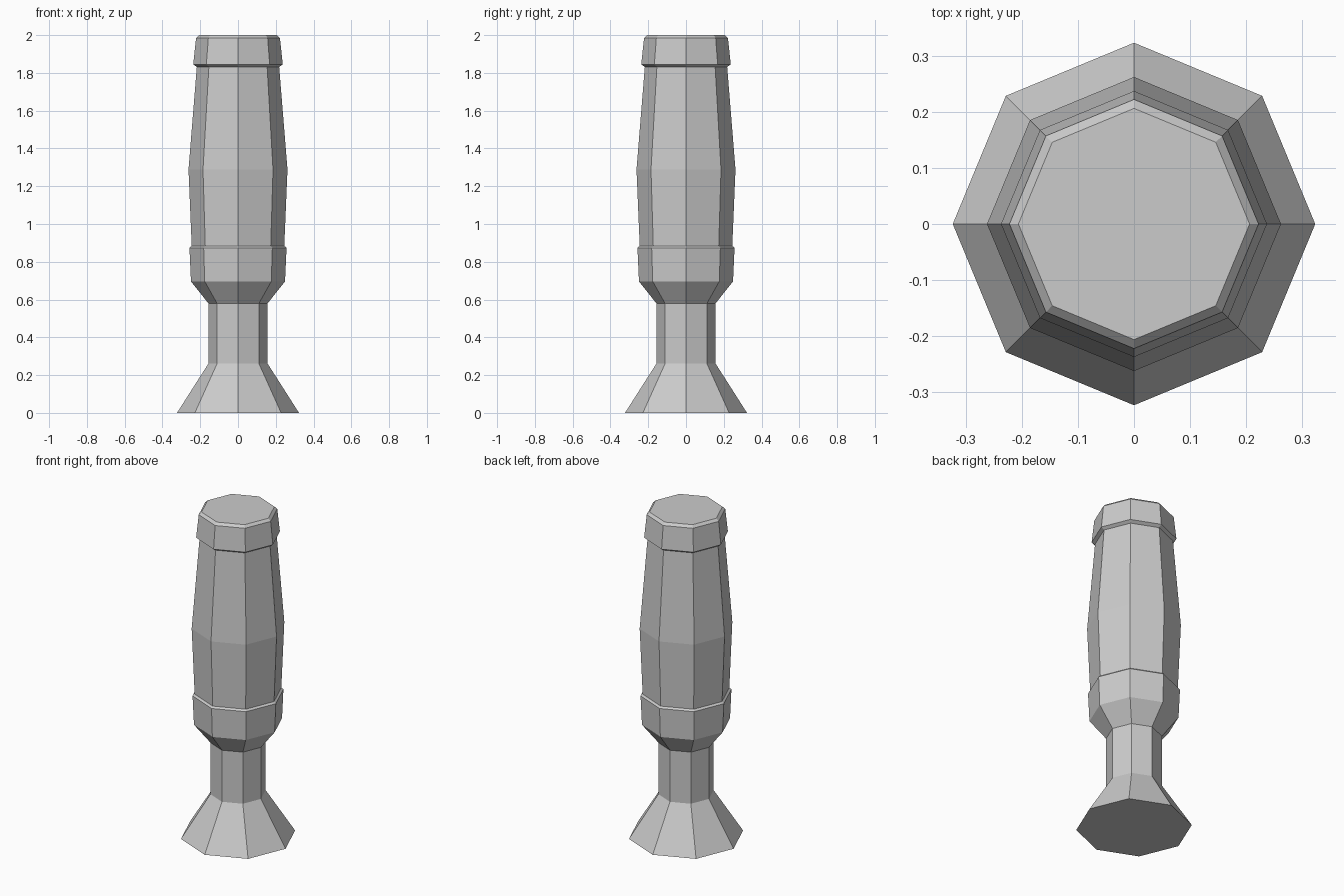
import bpy, bmesh
from math import cos, sin, tau

if "Cube" in bpy.data.objects:
    bpy.data.objects.remove(bpy.data.objects["Cube"])

SIDES = 8

# Profile (radius, height) of the turned handle, bottom to top
flared_foot = [(0.323, 0.0), (0.156, 0.262)]
neck = [(0.156, 0.579)]
collar = [(0.249, 0.696), (0.257, 0.874), (0.245, 0.884)]
grip = [(0.262, 1.288), (0.218, 1.832)]
end_cap = [(0.237, 1.845), (0.222, 1.985), (0.206, 2.0)]


def turned_solid(name, profile):
    """Closed flat-faceted lathe with corners on the x and y axes."""
    bm = bmesh.new()
    rings = [[bm.verts.new((r * cos(tau * i / SIDES), r * sin(tau * i / SIDES), z))
              for i in range(SIDES)] for r, z in profile]
    for low, high in zip(rings, rings[1:]):
        for i in range(SIDES):
            j = (i + 1) % SIDES
            bm.faces.new((low[i], low[j], high[j], high[i]))
    bm.faces.new(rings[0][::-1])
    bm.faces.new(rings[-1])
    mesh = bpy.data.meshes.new(name)
    bm.to_mesh(mesh)
    bm.free()
    obj = bpy.data.objects.new(name, mesh)
    bpy.context.collection.objects.link(obj)
    return obj


# One continuous faceted body
turned_solid("turned_handle", flared_foot + neck + collar + grip + end_cap)
